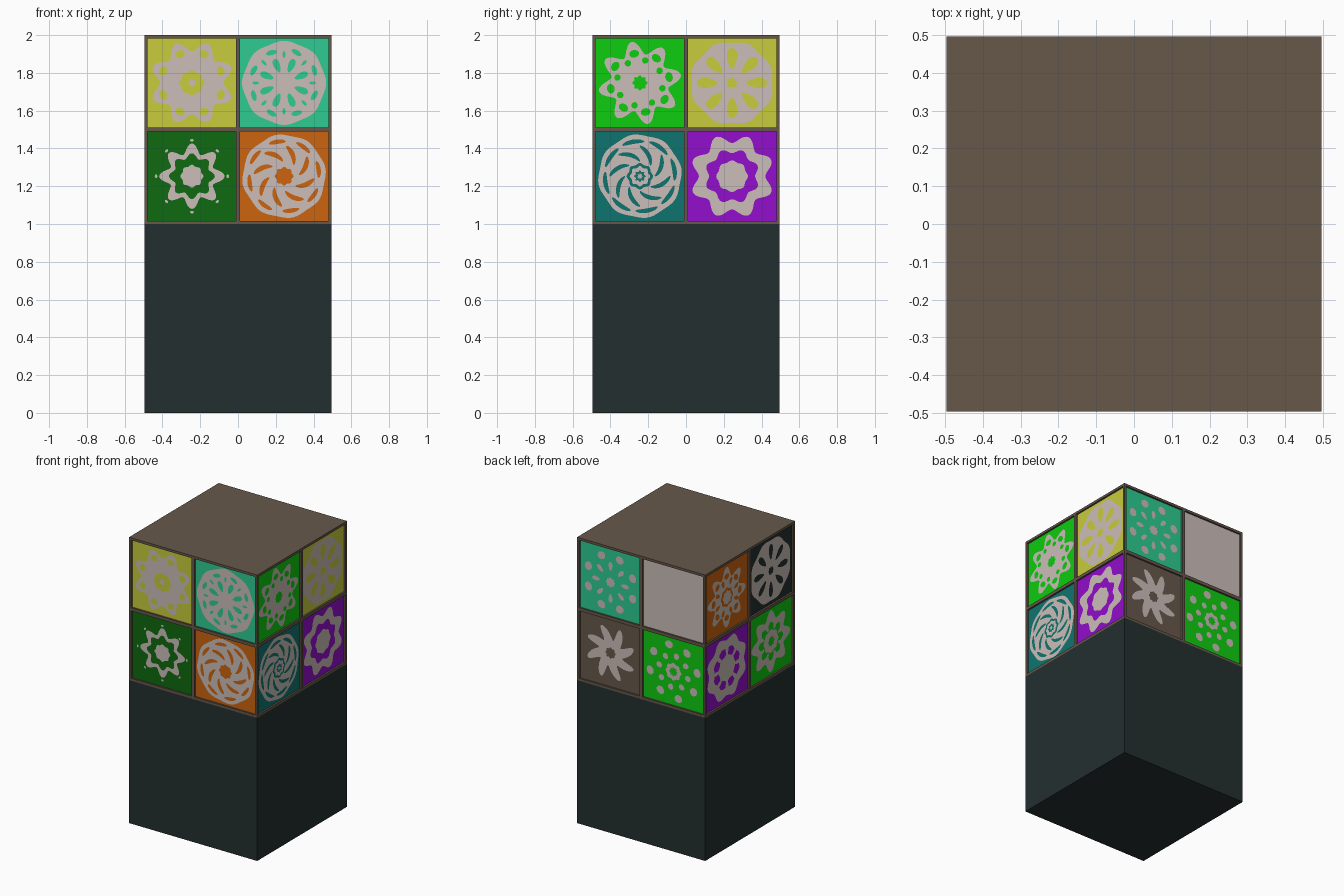
import bpy, bmesh, math
from mathutils import Matrix, Vector

if "Cube" in bpy.data.objects:
    bpy.data.objects.remove(bpy.data.objects["Cube"])


def material(name, r, g, b):
    m = bpy.data.materials.new(name)
    m.diffuse_color = (*[((c / 255 + 0.055) / 1.055) ** 2.4 for c in (r, g, b)], 1)
    m.use_nodes = True
    m.node_tree.nodes["Principled BSDF"].inputs["Base Color"].default_value = m.diffuse_color
    return m


brown = material("brown", 103, 88, 75)
charcoal = material("charcoal", 36, 47, 47)
cream = material("cream", 204, 190, 185)
yellow = material("yellow", 200, 204, 60)
turquoise = material("turquoise", 46, 204, 146)
dark_green = material("dark_green", 14, 106, 16)
orange = material("orange", 204, 100, 14)
green = material("green", 14, 204, 16)
teal = material("teal", 15, 116, 112)
purple = material("purple", 146, 14, 204)

HALF, RECESS, BAR = 0.496, 0.012, 0.017


def add_object(name, bm, *mats):
    me = bpy.data.meshes.new(name)
    bm.to_mesh(me)
    bm.free()
    for m in mats:
        me.materials.append(m)
    bpy.context.collection.objects.link(bpy.data.objects.new(name, me))


def box(name, mat, z0, z1, wx=2 * HALF, wy=2 * HALF, x=0, y=0):
    bm = bmesh.new()
    bmesh.ops.create_cube(bm, size=1, matrix=Matrix.Translation((x, y, (z0 + z1) / 2))
                          @ Matrix.Diagonal((wx, wy, z1 - z0, 1)))
    add_object(name, bm, mat)


# Solid base and the frame: three full slabs, two crossed walls, four corner posts
box("base_block", charcoal, 0, 1)
box("bottom_rail", brown, 1, 1 + BAR)
box("middle_rail", brown, 1.5 - BAR / 1.5, 1.5 + BAR / 1.5)
box("top_slab", brown, 2 - BAR, 2)
box("mullion_front_back", brown, 1, 2, wx=BAR * 1.3)
box("mullion_left_right", brown, 1, 2, wy=BAR * 1.3)
for sx in (-1, 1):
    for sy in (-1, 1):
        post = HALF - BAR / 2
        box("corner_post", brown, 1, 2, BAR, BAR, sx * post, sy * post)


# Rosette layers: colour 1 = cream, 0 = tile colour; eightfold, phase counts half lobes
def disc(colour, r, amp=0.004, phase=0, twist=0):
    pts = []
    for t in (math.tau * i / 144 for i in range(144)):
        rad = r + amp * math.cos(8 * t)
        a = t + phase * math.pi / 8 + twist * rad
        pts.append((rad * math.cos(a), rad * math.sin(a)))
    return colour, [((0, 0), pts)]


def petals(colour, dist, length, width, phase=0, bend=0):
    def place(base, x, y):
        a = base + y / dist + bend * x
        return (dist + x) * math.cos(a), (dist + x) * math.sin(a)
    shapes = []
    for k in range(8):
        base = (2 * k + phase) * math.pi / 8
        ring = [place(base, length * math.cos(t), width * math.sin(t))
                for t in (math.tau * i / 20 for i in range(20))]
        shapes.append((place(base, 0, 0), ring))
    return colour, shapes


# Rosette families
def wheel(phase=0, hub=0.027, width=0.026):
    return [disc(1, 0.217, 0.006, phase + 1), petals(0, 0.13, 0.055, width, phase), disc(0, hub)]


def lace_wheel():
    return [disc(1, 0.219), petals(0, 0.098, 0.038, 0.017, 1),
            petals(0, 0.174, 0.014, 0.028, 1, 3), petals(0, 0.15, 0.018, 0.008)]


def flower(r, amp, phase, hub):
    # lobed disc with a hole in every lobe
    return [disc(1, r, amp, phase), petals(0, r - 0.03, 0.02, 0.026, phase), disc(0, hub)]


def pinwheel(bend, hub, rim=0.045):
    # disc with slots along the rim and slanted slots inside
    return [disc(1, 0.219, phase=0.5), petals(0, 0.186, 0.012, rim, 0.5, 4),
            petals(0, 0.12, 0.042, 0.017, 1, bend), disc(0, hub)]


def gear(r, amp, phase, gap, hub):
    # toothed ring around a solid hub
    return [disc(1, r, amp, phase), disc(0, gap, amp / 2, phase), disc(1, hub)]


def scatter(phase, inner_length, inner_width, hub):
    # two rings of loose petals around a hub
    return [petals(1, 0.185, 0.027, 0.03, phase),
            petals(1, 0.112, inner_length, inner_width, phase + 1), disc(1, hub)]


# Tiles of each side, in turn: top left, top right, bottom left, bottom right
front = [
    (yellow, flower(0.195, 0.028, 1, 0.062) + [disc(1, 0.018)]),
    (turquoise, lace_wheel()),
    (dark_green, gear(0.147, 0.026, 0, 0.108, 0.057) + [petals(1, 0.19, 0.007, 0.01)]),
    (orange, pinwheel(7, 0.046)),
]
right = [
    (green, flower(0.187, 0.034, 0.5, 0.036) + [petals(0, 0.122, 0.017, 0.017, 1.4)]),
    (yellow, wheel()),
    (teal, pinwheel(9, 0.066, 0.06) + [disc(1, 0.05), disc(0, 0.027), disc(1, 0.012)]),
    (purple, gear(0.2, 0.024, 1, 0.134, 0.08)),
]
back = [
    (turquoise, scatter(1, 0.03, 0.015, 0.032)),
    (cream, []),
    (brown, [disc(1, 0.142, 0.05, 0, 2), disc(0, 0.036)]),
    (green, scatter(0.5, 0.022, 0.02, 0.058) + [disc(0, 0.028)]),
]
left = [
    (orange, flower(0.175, 0.035, 0, 0.064) + [petals(0, 0.11, 0.024, 0.014, 1), disc(1, 0.045)]),
    (charcoal, wheel(0, 0.026, 0.021)),
    (purple, gear(0.208, 0.015, 1, 0.14, 0.09) + [petals(1, 0.115, 0.04, 0.014)]),
    (green, gear(0.185, 0.03, 0, 0.12, 0.078) + [petals(1, 0.11, 0.03, 0.014, 1), disc(0, 0.032)]),
]


def build_tile(name, rot, cu, cv, ground, layers, w=0.24):
    bm = bmesh.new()

    def vert(u, v, lift):
        return bm.verts.new(rot @ Vector((cu + u, RECESS - HALF - lift, cv + v)))
    # coloured ground panel
    bm.faces.new([vert(*p, 0) for p in ((-w, -w), (w, -w), (w, w), (-w, w))])
    # thin rosette layers, each fanned out from its centre
    for level, (colour, shapes) in enumerate(layers, 1):
        for centre, pts in shapes:
            c = vert(*centre, level * 0.0011)
            ring = [vert(*p, level * 0.0011) for p in pts]
            for a, b in zip(ring, ring[1:] + ring[:1]):
                bm.faces.new((c, a, b)).material_index = colour
    add_object(name, bm, ground, cream)


for turn, (side, tiles) in enumerate(
        (("front", front), ("right", right), ("back", back), ("left", left))):
    rot = Matrix.Rotation(turn * math.pi / 2, 4, "Z")
    for i, (ground, layers) in enumerate(tiles):
        build_tile(f"{side}_tile_{i + 1}", rot, (i % 2 - 0.5) * 0.488,
                   1.747 - (i // 2) * 0.494, ground, layers)
